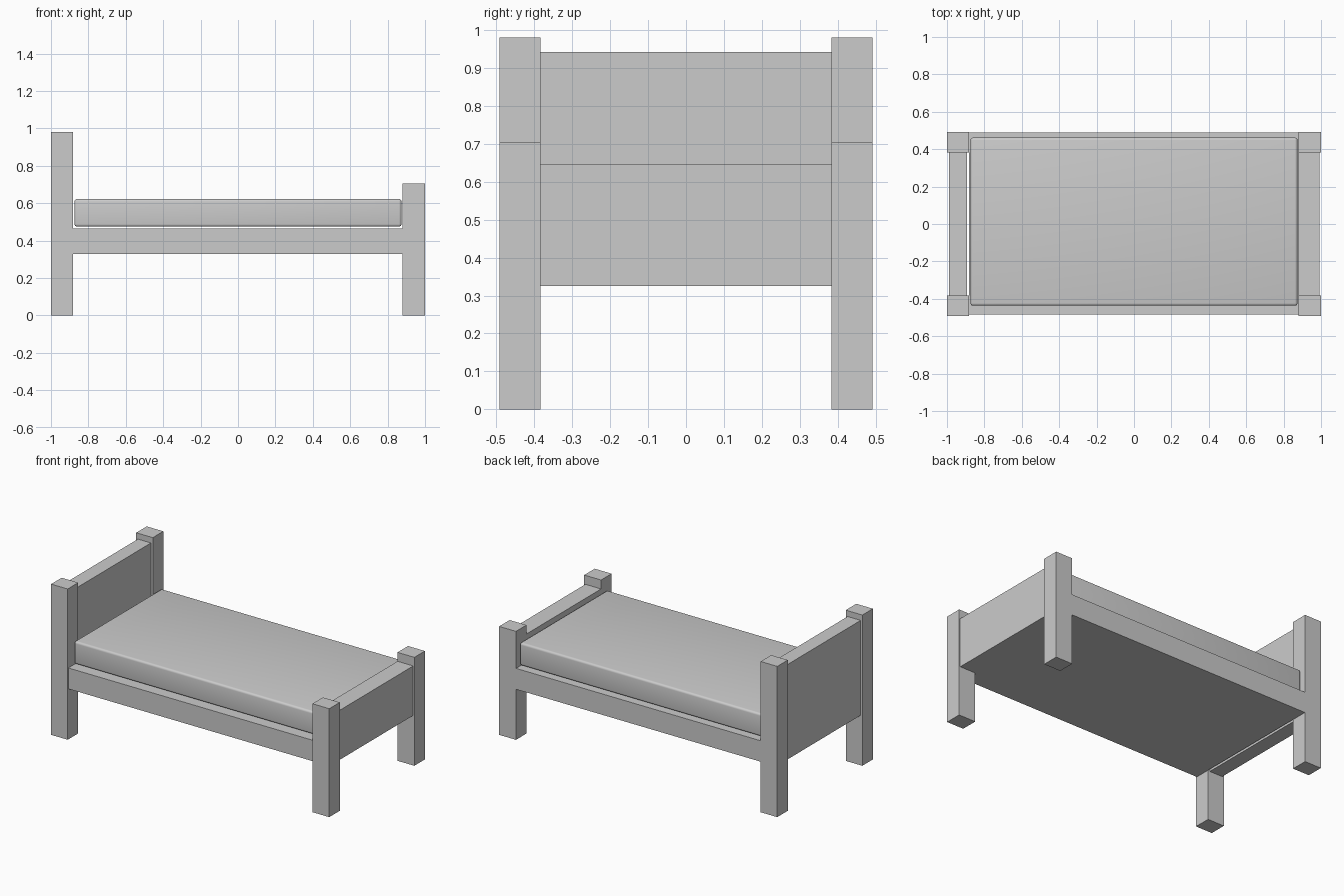
import bpy

if "Cube" in bpy.data.objects:
    bpy.data.objects.remove(bpy.data.objects["Cube"])


def box(name, x, y, z):
    """Axis-aligned box from (min, max) ranges."""
    bpy.ops.mesh.primitive_cube_add(size=1)
    ob = bpy.context.object
    ob.name = name
    ob.location = [(a + b) / 2 for a, b in (x, y, z)]
    ob.scale = [b - a for a, b in (x, y, z)]
    bpy.ops.object.transform_apply(location=True, rotation=False, scale=True)
    return ob


# Corner posts: tall at the head, short at the foot
for end, x, top in (("head", (-1.0, -0.881), 0.98), ("foot", (0.879, 1.0), 0.705)):
    for side, y in (("front", (-0.491, -0.383)), ("back", (0.383, 0.491))):
        box(f"{end}_post_{side}", x, y, (0, top))

# End boards between the posts
box("headboard", (-0.988, -0.894), (-0.383, 0.383), (0.325, 0.942))
box("footboard", (0.879, 0.992), (-0.383, 0.383), (0.325, 0.647))

# Bed base
box("bed_base", (-0.881, 0.879), (-0.484, 0.49), (0.328, 0.464))

# Mattress with softened edges
mattress = box("mattress", (-0.874, 0.874), (-0.437, 0.462), (0.474, 0.622))
bevel = mattress.modifiers.new("soft_edges", "BEVEL")
bevel.width = 0.014
bevel.segments = 4
bpy.ops.object.modifier_apply(modifier=bevel.name)
bpy.ops.object.shade_smooth_by_angle()
